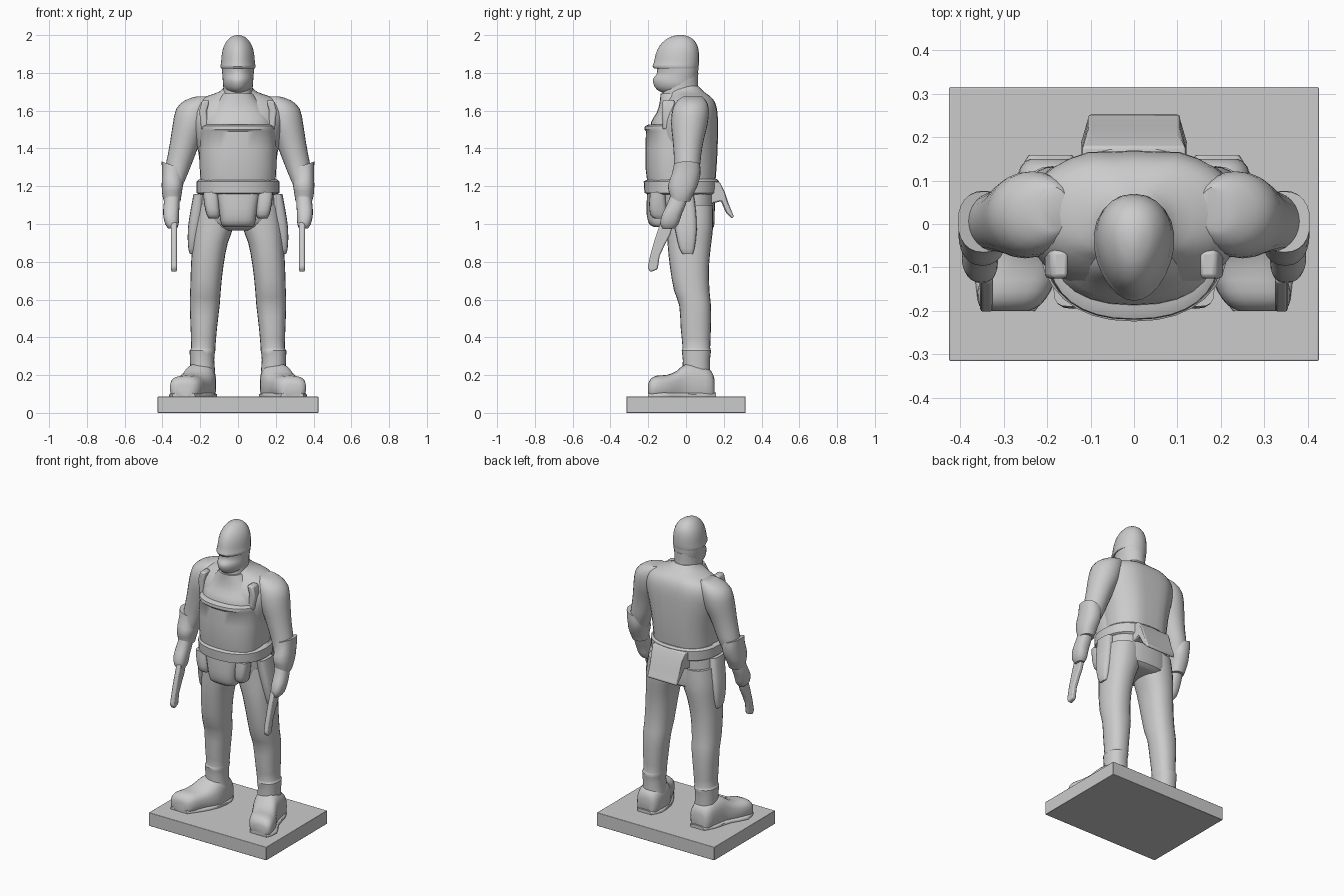
import bpy, bmesh
from math import sin, cos, pi, radians, copysign
from mathutils import Vector


def finish(name, bm, bevel=0.0):
    bmesh.ops.recalc_face_normals(bm, faces=bm.faces)
    me = bpy.data.meshes.new(name)
    bm.to_mesh(me)
    bm.free()
    ob = bpy.data.objects.new(name, me)
    bpy.context.collection.objects.link(ob)
    for p in me.polygons:
        p.use_smooth = True
    me.set_sharp_from_angle(angle=radians(38))
    if bevel:
        m = ob.modifiers.new("bevel", 'BEVEL')
        m.width = bevel
        m.segments = 2
    return ob


def smooth_rows(rows, steps):
    # Catmull-Rom in-betweens for a list of sections
    r = [Vector(v) for v in rows]
    out = []
    for i in range(len(r) - 1):
        a, b, c, d = r[max(i - 1, 0)], r[i], r[i + 1], r[min(i + 2, len(r) - 1)]
        for s in range(steps):
            t = s / steps
            out.append(b + 0.5 * t * ((c - a) + t * ((2 * a - 5 * b + 4 * c - d) + t * (3 * (b - c) + d - a))))
    return out + [r[-1]]


def loft(name, rows, axis='Z', n=24, p=2.0, steps=2, side=1, egg=0.0, groove=0.0):
    # row = centre x, y, z, half-width, half-depth (axis Z) or half-height (axis Y)
    bm = bmesh.new()
    rings = []
    for x, y, z, a, b in smooth_rows(rows, steps):
        ring = []
        for i in range(n):
            c, s = cos(2 * pi * i / n), sin(2 * pi * i / n)
            u = a * copysign(abs(c) ** (2 / p), c) * (1 + egg * s)
            v = b * copysign(abs(s) ** (2 / p), s)
            if s > 0.98:
                v *= 1 - groove
            co = (x + u, y + v, z) if axis == 'Z' else (x + u, y, z + v)
            ring.append(bm.verts.new((co[0] * side, co[1], co[2])))
        rings.append(ring)
    for r0, r1 in zip(rings, rings[1:]):
        for i in range(n):
            j = (i + 1) % n
            bm.faces.new((r0[i], r0[j], r1[j], r1[i]))
    bm.faces.new(rings[0])
    bm.faces.new(rings[-1])
    return finish(name, bm)


def front_back(rows):
    # (z, half-width, front y, back y) -> loft rows on the centre line
    return [(0, (f + k) / 2, z, w, (k - f) / 2) for z, w, f, k in rows]


def prism(name, prof, x0, x1, side=1, bevel=0.006, plane='YZ'):
    # flat profile pushed from x0 to x1 (YZ) or from y0 to y1 (XZ)
    bm = bmesh.new()
    ends = []
    for d in (x0, x1):
        ends.append([bm.verts.new((d * side, u, v) if plane == 'YZ' else (u * side, d, v)) for u, v in prof])
    n = len(prof)
    for i in range(n):
        j = (i + 1) % n
        bm.faces.new((ends[0][i], ends[0][j], ends[1][j], ends[1][i]))
    bm.faces.new(ends[0])
    bm.faces.new(ends[1])
    return finish(name, bm, bevel)


# Base plate
prism("base_plate", [(-.315, 0), (.315, 0), (.315, .087), (-.315, .087)], -.425, .425, bevel=.003)

# Torso, neck and head
loft("torso", front_back([
    (1.12, .19, -.12, .15), (1.24, .195, -.15, .165), (1.38, .21, -.16, .175),
    (1.50, .24, -.17, .178), (1.59, .25, -.145, .175), (1.645, .225, -.11, .16),
    (1.675, .17, -.09, .135), (1.70, .10, -.09, .10), (1.73, .07, -.08, .07)]),
    n=32, p=2.2, groove=.05)
loft("upper_chest", front_back([
    (1.48, .19, -.19, .05), (1.54, .18, -.185, .05), (1.59, .16, -.155, .05),
    (1.64, .12, -.14, .05), (1.69, .08, -.135, .05)]), p=2.3)
loft("neck", front_back([
    (1.60, .095, -.13, .09), (1.66, .082, -.13, .075), (1.72, .078, -.12, .065),
    (1.80, .08, -.12, .065)]))
loft("masked_face", front_back([
    (1.695, .045, -.125, .02), (1.712, .066, -.155, .04), (1.74, .078, -.172, .05),
    (1.768, .08, -.175, .06), (1.79, .082, -.157, .062), (1.815, .084, -.153, .065),
    (1.85, .086, -.155, .065)]), egg=.18)
loft("helmet", front_back([
    (1.822, .088, -.168, .064), (1.835, .092, -.177, .067), (1.855, .089, -.170, .069),
    (1.90, .085, -.16, .069), (1.94, .075, -.142, .062), (1.97, .058, -.115, .045),
    (1.99, .037, -.083, .02), (2.0, .010, -.045, -.015)]), egg=.16)

# Chest armour with a raised top lip
loft("chest_plate", front_back([
    (1.22, .198, -.205, .08), (1.30, .203, -.215, .08), (1.40, .203, -.215, .08),
    (1.49, .198, -.212, .08), (1.50, .198, -.220, .08), (1.518, .195, -.218, .08),
    (1.528, .18, -.195, .07)]), n=32, p=2.3, steps=1)

# Belt, hips, front flap and rear pouch
loft("belt", front_back([
    (1.155, .205, -.195, .16), (1.165, .220, -.220, .172), (1.225, .220, -.224, .175),
    (1.237, .205, -.20, .165)]), n=32, p=2.3, steps=1)
loft("hips", front_back([
    (.965, .12, -.06, .11), (.985, .20, -.10, .148), (1.06, .215, -.13, .152),
    (1.18, .20, -.16, .155)]), n=32, p=2.4)
loft("front_flap", front_back([
    (.985, .075, -.17, -.08), (1.0, .09, -.195, -.07), (1.05, .098, -.208, -.06),
    (1.12, .11, -.208, -.06), (1.18, .125, -.205, -.06)]), p=3)
pouch = prism("rear_pouch", [(.10, 1.225), (.178, 1.222), (.203, 1.175), (.225, 1.11), (.253, 1.04),
                             (.243, 1.028), (.212, 1.06), (.185, 1.12), (.10, 1.10)], -.12, .12)
for v in pouch.data.vertices:
    if v.co.y > .2:
        v.co.x *= .88

for side, tag in ((1, "left"), (-1, "right")):
    # Legs
    loft("leg_" + tag, [
        (.185, .055, .17, .068, .075), (.190, .055, .28, .064, .072), (.188, .055, .33, .068, .078),
        (.184, .055, .345, .064, .073), (.181, .052, .45, .070, .080), (.176, .048, .57, .079, .084),
        (.172, .030, .65, .081, .094), (.163, .018, .78, .086, .104), (.148, .018, .90, .094, .116),
        (.130, .022, .99, .108, .122), (.120, .020, 1.10, .100, .122)], p=2.3, side=side)
    # Boots, toes turned outward
    loft("boot_" + tag, [
        (.193, .150, .125, .045, .055), (.193, .132, .14, .068, .085), (.196, .07, .15, .08, .105),
        (.205, .00, .15, .086, .11), (.228, -.05, .14, .088, .082), (.255, -.10, .135, .088, .066),
        (.276, -.155, .135, .084, .062), (.286, -.187, .128, .070, .052), (.288, -.2, .12, .045, .035)],
        axis='Y', p=2.7, side=side)
    loft("boot_sole_" + tag, [
        (.192, .158, .09, .05, .018), (.195, .09, .09, .085, .02), (.215, -.02, .09, .095, .022),
        (.268, -.12, .09, .098, .022), (.288, -.2, .09, .06, .018)], axis='Y', p=3, side=side)
    # Shoulders and upper arms
    loft("arm_" + tag, [
        (.185, .035, 1.675, .035, .05), (.205, .03, 1.655, .075, .075), (.232, .025, 1.61, .095, .096),
        (.250, .018, 1.53, .095, .097), (.275, .012, 1.45, .082, .083), (.298, .008, 1.37, .073, .073),
        (.318, .005, 1.30, .066, .068), (.335, -.01, 1.22, .05, .06)], side=side)
    # Forearm guard with slanted elbow rim
    guard = loft("forearm_guard_" + tag, [
        (.348, -.030, 1.12, .044, .052), (.350, -.025, 1.15, .050, .060), (.348, -.018, 1.20, .056, .078),
        (.345, .000, 1.26, .057, .076), (.345, .005, 1.31, .060, .070)], p=2.3, side=side)
    for v in guard.data.vertices:
        if v.co.z > 1.23:
            v.co.z += (abs(v.co.x) - .345) * .35
    # Hand and sidearm
    loft("hand_" + tag, [
        (.348, -.035, 1.15, .040, .048), (.352, -.052, 1.10, .042, .050), (.354, -.075, 1.05, .042, .052),
        (.350, -.088, 1.00, .036, .048), (.346, -.092, .975, .022, .03)], p=2.4, side=side)
    prism("sidearm_" + tag, [
        (-.135, 1.01), (-.065, 1.01), (-.085, .94), (-.112, .89), (-.140, .83), (-.150, .76),
        (-.190, .745), (-.203, .77), (-.188, .84), (-.165, .92)], .324, .354, side, .008)
    # Holster hanging on the outer thigh
    loft("holster_" + tag, [
        (.242, .01, .84, .012, .025), (.241, .005, .87, .022, .040), (.232, .0, .97, .034, .058),
        (.216, -.01, 1.08, .034, .062), (.205, -.02, 1.16, .03, .06)], p=3, side=side, n=16)
    # Small belt pouch beside the flap
    loft("belt_pouch_" + tag, [
        (.130, -.135, 1.03, .025, .035), (.132, -.145, 1.05, .035, .045), (.140, -.150, 1.11, .04, .045),
        (.145, -.150, 1.17, .04, .04)], p=3, side=side, n=16)
    # Shoulder strap
    prism("shoulder_strap_" + tag, [
        (.155, 1.50), (.195, 1.50), (.205, 1.60), (.19, 1.655), (.15, 1.655), (.165, 1.60)],
        -.125, -.06, side, .01, plane='XZ')
